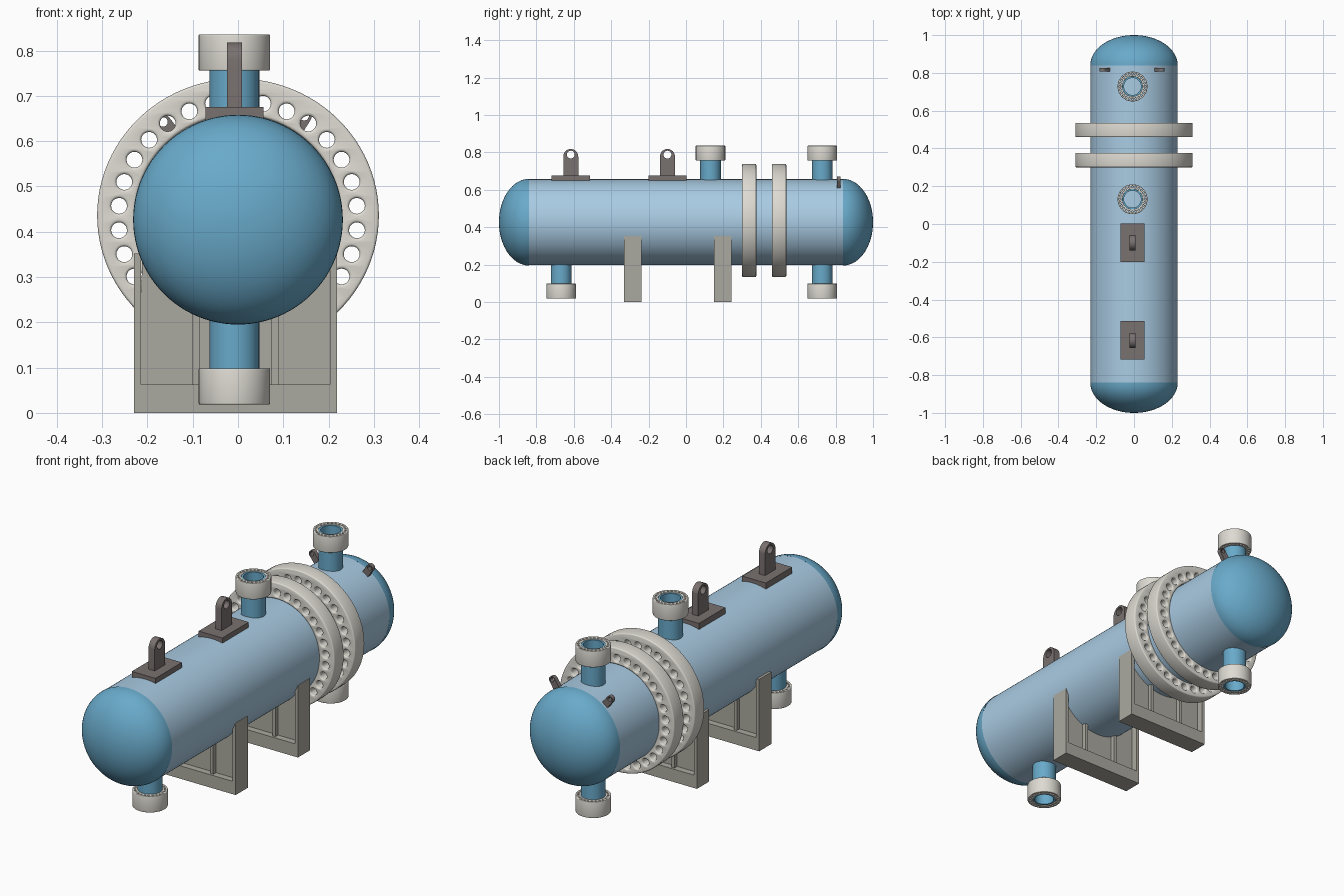
import bpy, bmesh, math
from math import cos, sin, pi, radians
from mathutils import Matrix, Vector

if "Cube" in bpy.data.objects:
    bpy.data.objects.remove(bpy.data.objects["Cube"])

CZ, R = 0.4265, 0.23      # shell axis height and radius
NX = -0.008               # nozzles, lugs and saddles sit slightly off centre


def mat(name, col):
    m = bpy.data.materials.new(name)
    m.diffuse_color = (*col, 1)
    m.use_nodes = True
    m.node_tree.nodes["Principled BSDF"].inputs["Base Color"].default_value = m.diffuse_color
    return m


SHELL = mat("light_blue", (0.40, 0.60, 0.77))
BLUE = mat("mid_blue", (0.14, 0.40, 0.59))
WHITE = mat("off_white", (0.72, 0.70, 0.64))
STONE = mat("stone_grey", (0.41, 0.40, 0.35))
BROWN = mat("brown_grey", (0.19, 0.165, 0.16))


def finish(bm, name, material, matrix=Matrix(), smooth=True):
    bmesh.ops.remove_doubles(bm, verts=bm.verts, dist=1e-5)
    bmesh.ops.transform(bm, matrix=matrix, verts=bm.verts)
    bmesh.ops.recalc_face_normals(bm, faces=bm.faces)
    me = bpy.data.meshes.new(name)
    bm.to_mesh(me)
    bm.free()
    ob = bpy.data.objects.new(name, me)
    me.materials.append(material)
    bpy.context.collection.objects.link(ob)
    if smooth:
        bpy.ops.object.select_all(action='DESELECT')
        ob.select_set(True)
        bpy.context.view_layer.objects.active = ob
        bpy.ops.object.shade_smooth_by_angle(angle=radians(35))
    return ob


def lathe(name, profile, material, matrix=Matrix(), segs=96, closed=False):
    """Revolve (radius, z) points about the local z axis."""
    bm = bmesh.new()
    vs = [bm.verts.new((r, 0, z)) for r, z in profile]
    es = [bm.edges.new(p) for p in zip(vs, vs[1:])]
    if closed:
        es.append(bm.edges.new((vs[-1], vs[0])))
    bmesh.ops.spin(bm, geom=vs + es, cent=(0, 0, 0), axis=(0, 0, 1),
                   angle=2 * pi, steps=segs, use_merge=False)
    return finish(bm, name, material, matrix)


def circle(rx, rz=None, n=64, cx=0, cy=0):
    rz = rz or rx
    return [(cx + rx * cos(2 * pi * i / n), cy + rz * sin(2 * pi * i / n)) for i in range(n)]


def plate(name, loops, thick, material, matrix, bevel=0.0):
    """Flat outline with holes, extruded along local z."""
    cu = bpy.data.curves.new(name, 'CURVE')
    cu.dimensions, cu.fill_mode = '2D', 'BOTH'
    cu.extrude, cu.bevel_depth, cu.offset = thick / 2 - bevel, bevel, -bevel
    cu.bevel_resolution = 2
    for loop in loops:
        sp = cu.splines.new('POLY')
        sp.points.add(len(loop) - 1)
        for p, (x, y) in zip(sp.points, loop):
            p.co = (x, y, 0, 1)
        sp.use_cyclic_u = True
    tmp = bpy.data.objects.new(name + "_curve", cu)
    bpy.context.collection.objects.link(tmp)
    me = bpy.data.meshes.new_from_object(
        tmp.evaluated_get(bpy.context.evaluated_depsgraph_get()))
    bm = bmesh.new()
    bm.from_mesh(me)
    bpy.data.objects.remove(tmp)
    return finish(bm, name, material, matrix)


def box(name, x0, x1, y0, y1, z0, z1, material):
    bm = bmesh.new()
    bmesh.ops.create_cube(bm, size=1)
    m = (Matrix.Translation(((x0 + x1) / 2, (y0 + y1) / 2, (z0 + z1) / 2))
         @ Matrix.Diagonal((x1 - x0, y1 - y0, z1 - z0, 1)))
    return finish(bm, name, material, m, smooth=False)


def at(x, y, z):
    return Matrix.Translation((x, y, z))


FACE_Y = Matrix.Rotation(pi / 2, 4, 'X')                      # outline in x-z
FACE_X = Matrix.Rotation(pi / 2, 4, 'Z') @ FACE_Y             # outline in y-z

# Shell and domed ends
lathe("shell", [(R, -0.842), (R, 0.842)], SHELL, at(0, 0, CZ) @ FACE_Y)
dome = [(0.2315 * cos(a), 0.84 + 0.16 * sin(a)) for a in [i * pi / 32 for i in range(17)]]
dome[-1] = (0, 1.0)
lathe("front_dome", dome, BLUE, at(0, 0, CZ) @ FACE_Y)
lathe("back_dome", dome, BLUE, at(0, 0, CZ) @ FACE_Y.inverted())

# Two large body flanges with bolt holes
holes = []
for i in range(30):
    a = radians(6 + 12 * i)
    holes.append(circle(0.0175, n=20, cx=0.264 * cos(a), cy=-0.006 + 0.258 * sin(a)))
for name, y in (("body_flange_front", 0.338), ("body_flange_back", 0.498)):
    plate(name, [circle(0.311, 0.302, 96), circle(0.227, 0.222, 96)] + holes,
          0.076, WHITE, at(0, y, 0.436) @ FACE_Y, 0.006)

# Nozzles: hollow neck plus drilled collar
bolts = [circle(0.0045, n=8, cx=0.067 * cos(i * pi / 12), cy=0.067 * sin(i * pi / 12))
         for i in range(24)]
for name, y, top in (("inlet_a", 0.131, True), ("inlet_b", 0.728, True),
                     ("outlet_a", -0.668, False), ("outlet_b", 0.728, False)):
    tip, mid = (0.832, 0.7955) if top else (0.022, 0.0585)
    root = 0.63 if top else 0.22
    lathe(name + "_neck", [(0.055, root), (0.055, tip), (0.045, tip), (0.045, root)],
          BLUE, at(NX, y, 0), 48, closed=True)
    plate(name + "_collar", [circle(0.079, n=48), circle(0.054, n=48)] + bolts,
          0.08, WHITE, at(NX, y, mid), 0.003)

# Saddles: base, side plates, curved web and ribs
for name, yc in (("front_saddle", -0.284), ("back_saddle", 0.197)):
    h = 0.047
    box(name + "_base", -0.23, 0.219, yc - h, yc + h, 0, 0.063, STONE)
    for side, x in (("left", -0.23), ("right", 0.203)):
        box(f"{name}_{side}_side", x, x + 0.016, yc - h, yc + h, 0.06, 0.352, STONE)
    arc = [(0.228 * cos(a), CZ + 0.228 * sin(a))
           for a in [radians(-22 - 136 * i / 32) for i in range(33)]]
    plate(name + "_web", [[(-0.22, 0.05), (0.21, 0.05)] + arc], 0.03, STONE,
          at(0, yc, 0) @ FACE_Y)
    for side, x in (("left", -0.101), ("right", 0.074)):
        box(f"{name}_{side}_rib", x, x + 0.016, yc - 0.036, yc + 0.036, 0.06, 0.222, STONE)


def lug_outline(w, z0, zc):
    """Straight sides with a rounded head."""
    return [(-w, z0), (w, z0)] + [(w * cos(i * pi / 16), zc + w * sin(i * pi / 16))
                                  for i in range(17)]


# Top lifting lugs on pads
for name, y in (("front_lug", -0.616), ("middle_lug", -0.099)):
    box(name + "_pad", NX - 0.064, NX + 0.064, y - 0.102, y + 0.102, 0.645, 0.675, BROWN)
    plate(name, [lug_outline(0.04, 0.67, 0.778), circle(0.021, n=24, cy=0.788)],
          0.033, BROWN, at(NX, y, 0) @ FACE_X)

# Small radial lugs near the back dome
for name, ang in (("left_small_lug", 37.5), ("right_small_lug", -32.5)):
    m = at(0, 0.817, CZ) @ Matrix.Rotation(radians(-ang), 4, 'Y') @ FACE_Y
    plate(name, [lug_outline(0.017, 0.22, 0.271), circle(0.0105, n=16, cy=0.272)],
          0.02, BROWN, m)
